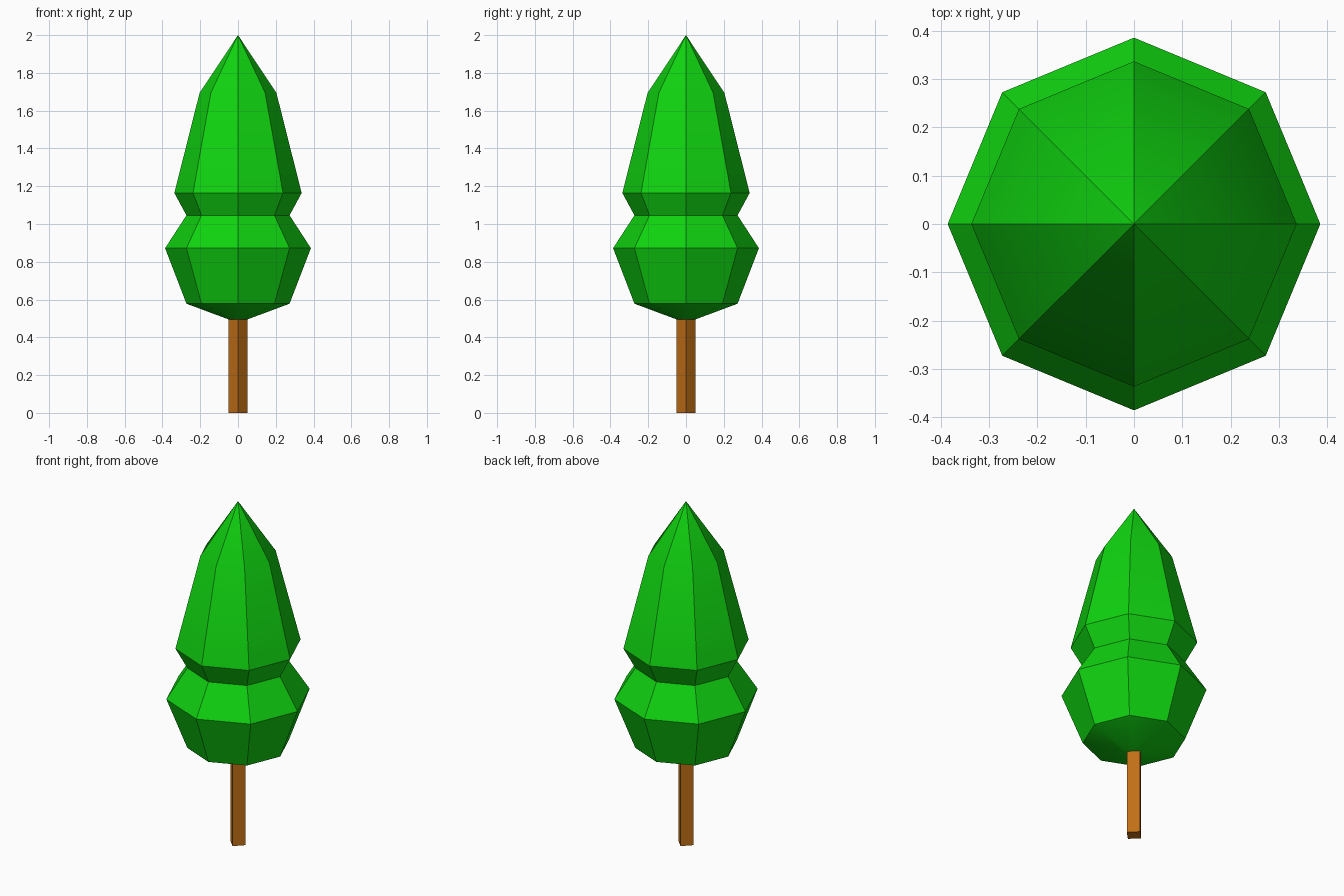
import bpy
import bmesh
from math import cos, sin, pi, radians

cube = bpy.data.objects.get("Cube")
if cube:
    bpy.data.objects.remove(cube, do_unlink=True)


def make_material(name, color):
    mat = bpy.data.materials.new(name)
    mat.use_nodes = True
    mat.diffuse_color = color
    bsdf = mat.node_tree.nodes["Principled BSDF"]
    bsdf.inputs["Base Color"].default_value = color
    bsdf.inputs["Roughness"].default_value = 0.9
    return mat


def lathe(name, profile, sides, mat):
    """Stack of rings with corners on the axes; radius 0 makes a tip."""
    bm = bmesh.new()
    rings = []
    for r, z in profile:
        if r == 0:
            rings.append([bm.verts.new((0, 0, z))] * sides)
        else:
            angles = [2 * pi * i / sides for i in range(sides)]
            rings.append([bm.verts.new((r * cos(a), r * sin(a), z)) for a in angles])
    for low, high in zip(rings, rings[1:]):
        for i in range(sides):
            j = (i + 1) % sides
            corners = [low[i], low[j], high[j], high[i]]
            bm.faces.new(list(dict.fromkeys(corners)))
    # Close the flat ends
    for ring in (rings[0], rings[-1]):
        if len(set(ring)) > 1:
            bm.faces.new(ring)
    bmesh.ops.recalc_face_normals(bm, faces=bm.faces)
    mesh = bpy.data.meshes.new(name)
    bm.to_mesh(mesh)
    bm.free()
    mesh.materials.append(mat)
    obj = bpy.data.objects.new(name, mesh)
    bpy.context.collection.objects.link(obj)
    # Soften only the shallow edges
    bpy.ops.object.select_all(action="DESELECT")
    obj.select_set(True)
    bpy.context.view_layer.objects.active = obj
    bpy.ops.object.shade_smooth_by_angle(angle=radians(30))
    return obj


leaf_green = make_material("leaf_green", (0.005, 0.65, 0.005, 1))
bark_brown = make_material("bark_brown", (0.53, 0.16, 0.008, 1))

# Square trunk with corners on the axes
lathe("trunk", [(0.05, 0), (0.05, 0.5)], 4, bark_brown)

# Two-tier foliage, bottom to tip
lathe("foliage", [(0.05, 0.495), (0.273, 0.578), (0.386, 0.872), (0.273, 1.046),
                  (0.337, 1.164), (0.203, 1.695), (0, 2)], 8, leaf_green)
